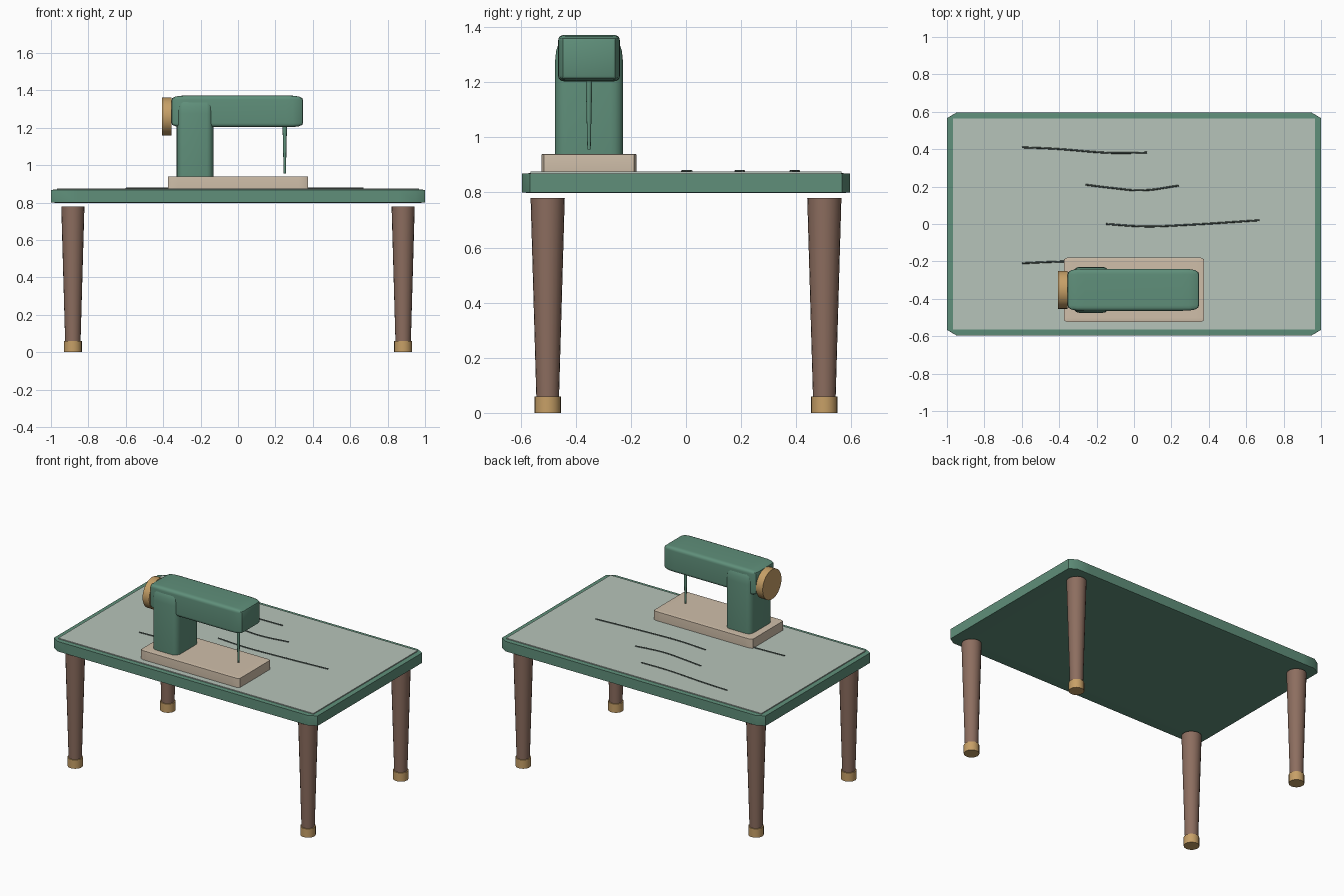
import bpy, bmesh, math
from mathutils import Matrix, Vector

cube = bpy.data.objects.get("Cube")
if cube:
    bpy.data.objects.remove(cube, do_unlink=True)


def material(name, rgb):
    m = bpy.data.materials.new(name)
    m.use_nodes = True
    m.diffuse_color = (*rgb, 1)
    m.node_tree.nodes["Principled BSDF"].inputs["Base Color"].default_value = (*rgb, 1)
    return m


GREEN = material("enamel green", (0.115, 0.275, 0.195))
BROWN = material("walnut brown", (0.265, 0.155, 0.115))
GOLD = material("brass gold", (0.57, 0.35, 0.135))
CREAM = material("warm cream", (0.63, 0.52, 0.40))
PALE = material("pale cloth", (0.47, 0.55, 0.49))
THREAD = material("dark thread", (0.085, 0.115, 0.10))


def finish(name, bm, mat, angle=35):
    bmesh.ops.recalc_face_normals(bm, faces=bm.faces)
    me = bpy.data.meshes.new(name)
    bm.to_mesh(me)
    bm.free()
    me.materials.append(mat)
    ob = bpy.data.objects.new(name, me)
    bpy.context.collection.objects.link(ob)
    bpy.ops.object.select_all(action='DESELECT')
    ob.select_set(True)
    bpy.context.view_layer.objects.active = ob
    bpy.ops.object.shade_smooth_by_angle(angle=math.radians(angle))
    return ob


def box(name, lo, hi, mat, bevel=0, profile=0.5, segments=3):
    """Box between two corners; the bevel is a fraction of each side."""
    bm = bmesh.new()
    bmesh.ops.create_cube(bm, size=1)
    if bevel:
        bmesh.ops.bevel(bm, geom=bm.edges[:], offset=bevel, segments=segments,
                        profile=profile, affect='EDGES', clamp_overlap=True)
    lo, hi = Vector(lo), Vector(hi)
    bm.transform(Matrix.Translation((lo + hi) / 2) @ Matrix.Diagonal((*(hi - lo), 1)))
    return finish(name, bm, mat)


def cone(name, center, r_low, r_high, depth, mat, sides=20, axis='Z'):
    bm = bmesh.new()
    bmesh.ops.create_cone(bm, cap_ends=True, segments=sides, radius1=r_low,
                          radius2=r_high, depth=depth)
    if axis == 'X':
        bm.transform(Matrix.Rotation(math.pi / 2, 4, 'Y'))
    bm.transform(Matrix.Translation(center))
    return finish(name, bm, mat)


# Table top with its pale surface sheet
box("table_top", (-1, -0.595, 0.798), (1, 0.595, 0.87), GREEN, 0.07, 0.92)
box("table_surface", (-0.967, -0.565, 0.867), (0.967, 0.565, 0.876), PALE)

# Tapered legs with brass feet
for sx, side in ((1, "left"), (-1, "right")):
    for sy, end in ((-1, "front"), (1, "back")):
        x, y = 0.883 * sx, 0.502 * sy
        cone(f"{end}_{side}_leg", (x, y, 0.415), 0.041, 0.062, 0.73, BROWN)
        cone(f"{end}_{side}_foot", (x, y, 0.03), 0.048, 0.048, 0.06, GOLD)

# Sewing machine
Y = -0.352
box("machine_base", (-0.375, Y - 0.173, 0.87), (0.375, Y + 0.173, 0.94), CREAM, 0.07, 0.8)
box("machine_pillar", (-0.328, Y - 0.123, 0.85), (-0.131, Y + 0.123, 1.37), GREEN, 0.18, 0.5, 4)
box("machine_arm", (-0.355, Y - 0.112, 1.203), (0.347, Y + 0.112, 1.372), GREEN, 0.13, 0.6, 4)
cone("hand_wheel", (-0.381, Y, 1.26), 0.102, 0.102, 0.05, GOLD, 28, 'X')
cone("needle", (0.25, Y, 1.085), 0.006, 0.012, 0.26, GREEN, 12)

# Loose threads lying on the surface
paths = [
    [(-0.6, 0.41), (-0.42, 0.402), (-0.12, 0.38), (0.07, 0.382)],
    [(-0.26, 0.21), (-0.12, 0.193), (0.04, 0.18), (0.24, 0.205)],
    [(-0.15, 0.0), (0.06, -0.013), (0.28, -0.005), (0.67, 0.02)],
    [(-0.6, -0.21), (-0.45, -0.203), (-0.33, -0.2), (-0.2, -0.205)],
]
for i, pts in enumerate(paths, 1):
    cu = bpy.data.curves.new(f"thread_{i}", 'CURVE')
    cu.dimensions = '3D'
    cu.bevel_depth = 0.0045
    cu.bevel_resolution = 1
    cu.resolution_u = 6
    cu.use_fill_caps = True
    sp = cu.splines.new('BEZIER')
    sp.bezier_points.add(len(pts) - 1)
    for bp, (x, y) in zip(sp.bezier_points, pts):
        bp.co = (x, y, 0.877)
        bp.handle_left_type = bp.handle_right_type = 'AUTO'
    cu.materials.append(THREAD)
    bpy.context.collection.objects.link(bpy.data.objects.new(f"thread_{i}", cu))
